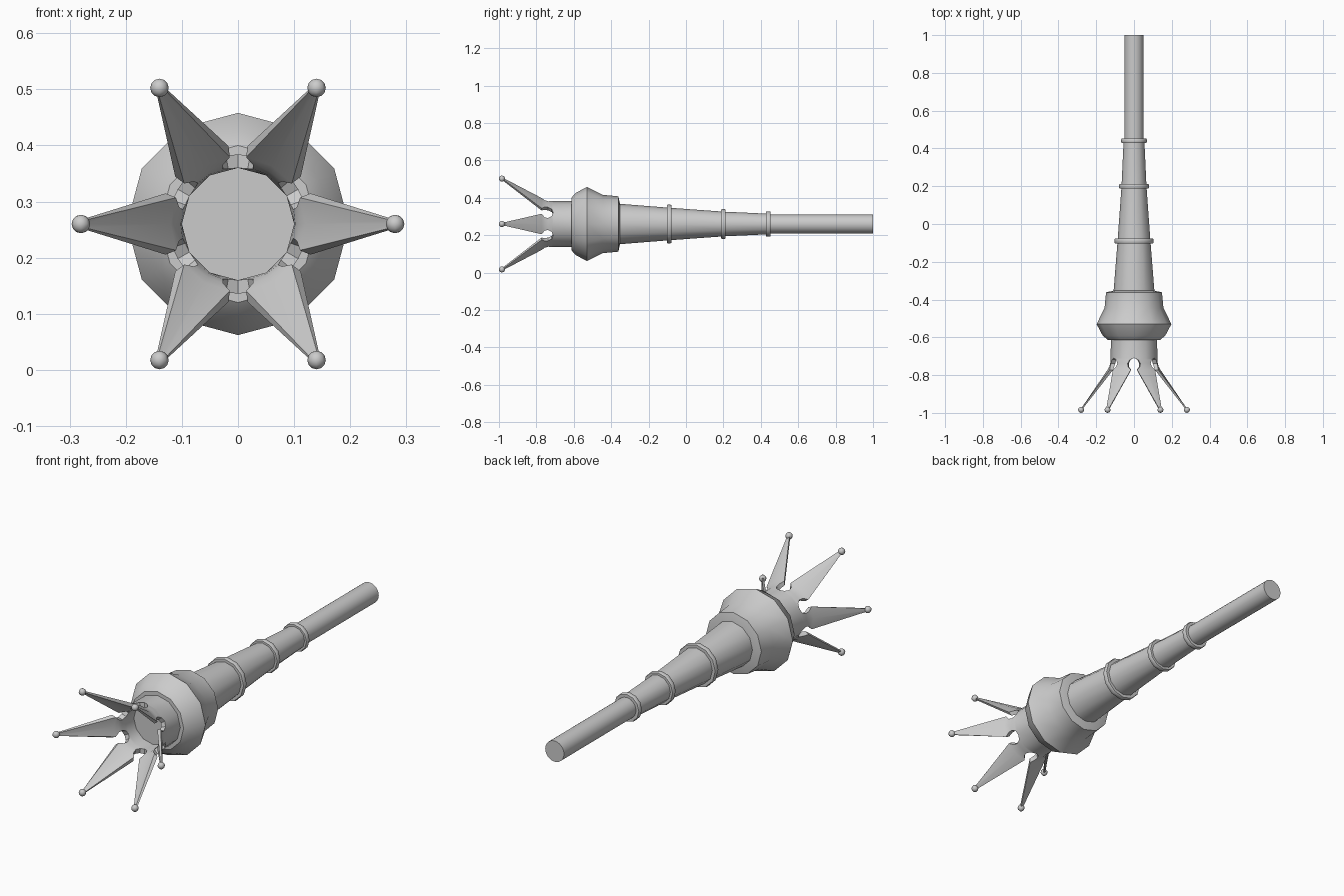
import bpy, bmesh
from math import sin, cos, radians, pi
from mathutils import Vector

if "Cube" in bpy.data.objects:
    bpy.data.objects.remove(bpy.data.objects["Cube"])

ZC = 0.26      # height of the long axis
SIDES = 12


def polar(r, a, y):
    return Vector((r * cos(a), y, ZC + r * sin(a)))


def finish(bm, name, angle=40):
    bmesh.ops.remove_doubles(bm, verts=bm.verts, dist=1e-5)
    bmesh.ops.recalc_face_normals(bm, faces=bm.faces)
    me = bpy.data.meshes.new(name)
    bm.to_mesh(me)
    bm.free()
    ob = bpy.data.objects.new(name, me)
    bpy.context.collection.objects.link(ob)
    bpy.ops.object.select_all(action='DESELECT')
    ob.select_set(True)
    bpy.context.view_layer.objects.active = ob
    bpy.ops.object.shade_smooth_by_angle(angle=radians(angle))
    return ob


def lathe(name, profile, sides=SIDES):
    """Closed turned solid around the y axis from (y, radius) points."""
    bm = bmesh.new()
    rings = [[bm.verts.new(polar(r, 2 * pi * k / sides, y)) for k in range(sides)]
             for y, r in profile]
    for a, b in zip(rings, rings[1:]):
        for k in range(sides):
            n = (k + 1) % sides
            bm.faces.new((a[k], a[n], b[n], b[k]))
    bm.faces.new(rings[0])
    bm.faces.new(rings[-1])
    return finish(bm, name)


# Handle rod and tapered shaft
lathe("handle_rod", [(0.42, 0.05), (1.0, 0.05)], 24)
lathe("tapered_shaft", [(0.44, 0.055), (0.2, 0.066), (-0.09, 0.087), (-0.38, 0.11)])

# Collar rings on the shaft
for i, (y, r) in enumerate([(0.44, 0.068), (0.2, 0.08), (-0.09, 0.104)]):
    lathe(f"collar_{i + 1}", [(y + 0.012, r - 0.012), (y + 0.012, r - 0.003), (y + 0.006, r),
                              (y - 0.006, r), (y - 0.012, r - 0.003), (y - 0.012, r - 0.012)])

# Bulbous head
lathe("head_bulb", [(-0.352, 0.106), (-0.362, 0.148), (-0.445, 0.156), (-0.53, 0.198),
                    (-0.59, 0.166), (-0.613, 0.14), (-0.614, 0.1)])

# Plug closing the mouth of the crown
lathe("mouth_plug", [(-0.6, 0.103), (-0.65, 0.1)])

# Crown: six spikes sharing one collar; rows of (y, outer radius, half angle, thickness)
rows = [(-0.60, 0.122, 30, 0.022), (-0.71, 0.124, 30, 0.024), (-0.718, 0.124, 20, 0.024),
        (-0.738, 0.126, 14.5, 0.024), (-0.756, 0.131, 16, 0.022), (-0.772, 0.14, 23, 0.02),
        (-0.98, 0.282, 1.4, 0.009)]
bm = bmesh.new()
for s in range(6):
    mid = radians(60 * s)
    grid = []
    for y, r, half, t in rows:
        angs = [mid + radians(half) * k for k in (-1, 0, 1)]
        grid.append(([bm.verts.new(polar(r, a, y)) for a in angs],
                     [bm.verts.new(polar(r - t, a, y)) for a in angs]))
    for i, ((o1, n1), (o2, n2)) in enumerate(zip(grid, grid[1:])):
        for k in (0, 1):
            bm.faces.new((o1[k], o1[k + 1], o2[k + 1], o2[k]))
            bm.faces.new((n1[k], n2[k], n2[k + 1], n1[k + 1]))
        if i > 0:
            for k in (0, 2):
                bm.faces.new((o1[k], o2[k], n2[k], n1[k]))
    for (o, n) in (grid[0], grid[-1]):
        for k in (0, 1):
            bm.faces.new((o[k], n[k], n[k + 1], o[k + 1]))
finish(bm, "spiked_crown", 35)

# Small balls on the spike tips
bm = bmesh.new()
for s in range(6):
    res = bmesh.ops.create_uvsphere(bm, u_segments=8, v_segments=6, radius=0.0165)
    bmesh.ops.translate(bm, verts=res["verts"], vec=polar(0.28, radians(60 * s), -0.984))
finish(bm, "tip_balls", 60)
